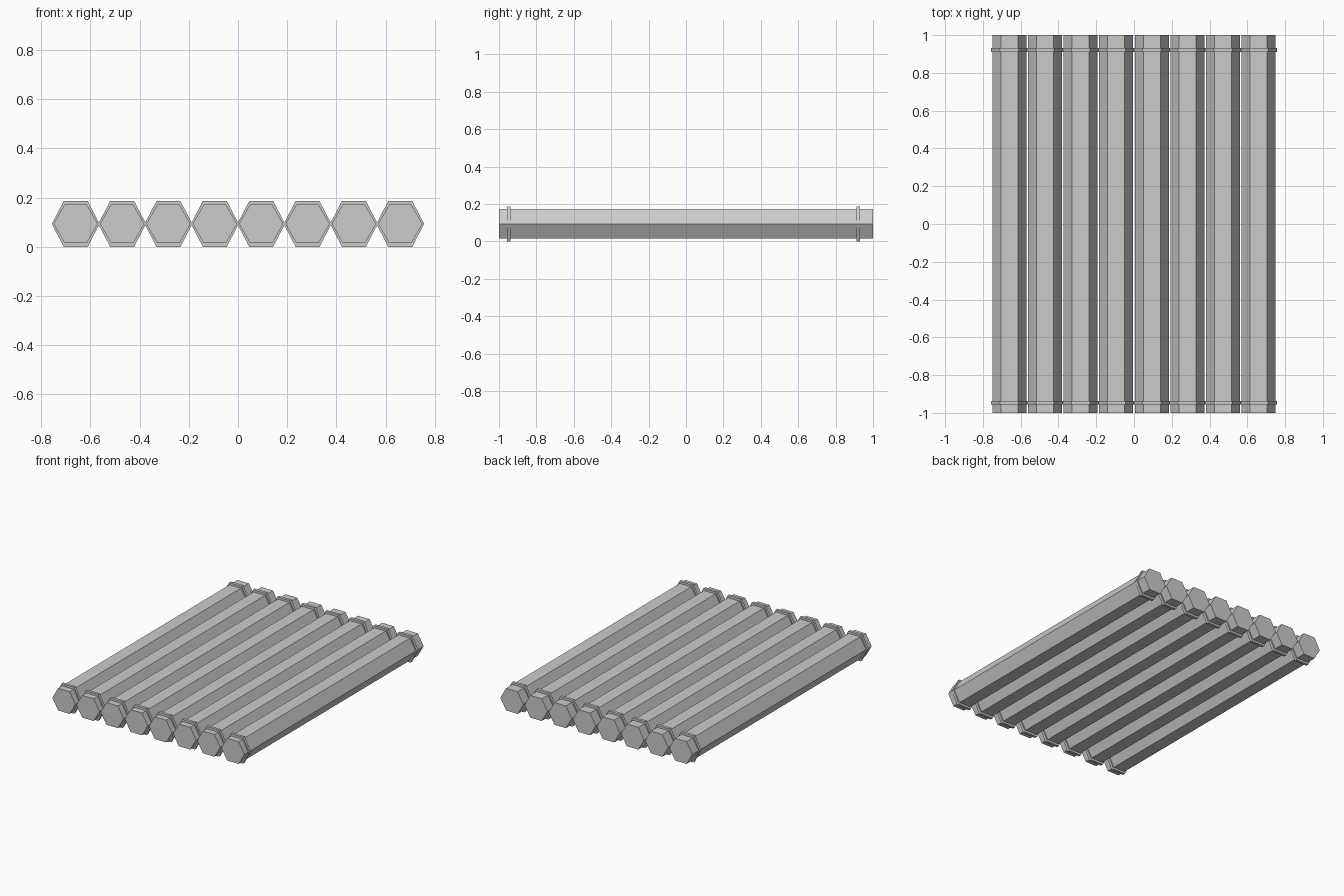
import bpy, bmesh
from math import cos, sin, pi

if "Cube" in bpy.data.objects:
    bpy.data.objects.remove(bpy.data.objects["Cube"])

COUNT, PITCH, ZC = 8, 0.1885, 0.0935


def hex_prism(name, x, y0, y1, rx, hz):
    """Hexagonal bar along y: half width rx, half height hz."""
    bm = bmesh.new()
    ring = [bm.verts.new((rx * cos(i * pi / 3), y0,
                          hz * sin(i * pi / 3) / sin(pi / 3))) for i in range(6)]
    base = bm.faces.new(ring)
    ext = bmesh.ops.extrude_face_region(bm, geom=[base], use_keep_orig=True)
    verts = [v for v in ext["geom"] if isinstance(v, bmesh.types.BMVert)]
    bmesh.ops.translate(bm, verts=verts, vec=(0, y1 - y0, 0))
    bmesh.ops.recalc_face_normals(bm, faces=bm.faces)
    mesh = bpy.data.meshes.new(name)
    bm.to_mesh(mesh)
    bm.free()
    obj = bpy.data.objects.new(name, mesh)
    obj.location = (x, 0, ZC)
    bpy.context.collection.objects.link(obj)
    return obj


for n in range(COUNT):
    x = (n - (COUNT - 1) / 2) * PITCH
    # Long log
    hex_prism(f"log_{n + 1}", x, -1.0, 1.0, 0.09, 0.0785)
    # Binding bands near each end
    hex_prism(f"front_band_{n + 1}", x, -0.956, -0.937, 0.097, 0.0935)
    hex_prism(f"back_band_{n + 1}", x, 0.911, 0.931, 0.097, 0.0935)
